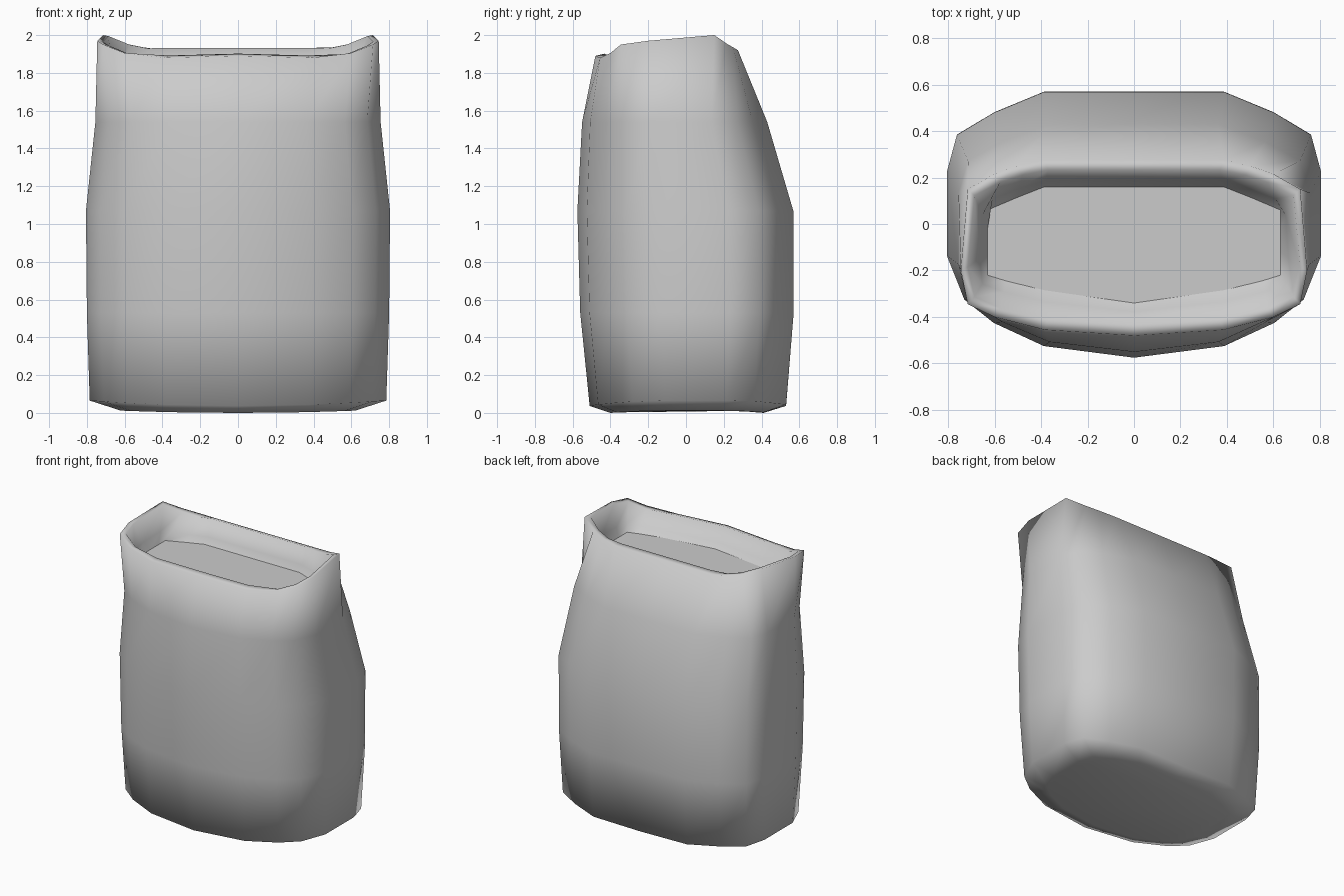
import bpy, bmesh

if "Cube" in bpy.data.objects:
    bpy.data.objects.remove(bpy.data.objects["Cube"])

# Half outline of the widest cross-section (x >= 0), front centre to back centre
OUT = [(0, -.57), (.385, -.52), (.6, -.42), (.725, -.32), (.8, -.13),
       (.8, .23), (.757, .39), (.6, .485), (.385, .575), (0, .575)]
# Raised, saddle-shaped rim and the edge of the inner opening
RIM = [(0, -.48, 1.89), (.385, -.455, 1.88), (.6, -.40, 1.905), (.715, -.345, 1.95), (.745, -.2, 1.97),
       (.715, .15, 2.0), (.6, .215, 1.955), (.5, .25, 1.935), (.385, .275, 1.92), (0, .275, 1.92)]
INNER = [(0, -.34), (.385, -.285), (.55, -.245), (.63, -.22), (.63, -.12),
         (.63, -.02), (.63, .06), (.5, .115), (.385, .16), (0, .16)]


def section(z, half_x, front, back, lift=0.0):
    """Scaled outline; lift raises the points toward the sides."""
    pts = []
    for x, y in OUT:
        t = (y + .57) / 1.145
        pts.append((x * half_x / .8, front + t * (back - front),
                    z + lift * (x / .8) ** 2))
    return pts


def lerp(a, b, t, dz=0.0):
    return [tuple(p + (q - p) * t for p, q in zip(u, v))[:2]
            + (u[2] + (v[2] - u[2]) * t + dz,) for u, v in zip(a, b)]


floor = [(x, y, 1.77) for x, y in INNER]
crest = [(x * .96, y * .88 + (-.01), z + .012 if abs(x) < .5 else z - .005)
         for x, y, z in RIM]
half_rings = [
    section(.0, .62, -.40, .41, .012),
    section(.037, .785, -.51, .53, .028),
    section(.53, .80, -.56, .57),
    section(1.07, .805, -.575, .568),
    section(1.54, .755, -.55, .43),
    RIM,
    crest,
    lerp(crest, floor, .6, -.02),
    floor,
]

# Pouch: mirrored rings bridged from the base, over the rim, into the mouth
bm = bmesh.new()
rings = []
for half in half_rings:
    full = half + [(-x, y, z) for x, y, z in half[-2:0:-1]]
    rings.append([bm.verts.new(p) for p in full])
n = len(rings[0])
for a, b in zip(rings, rings[1:]):
    for i in range(n):
        j = (i + 1) % n
        bm.faces.new((a[i], a[j], b[j], b[i]))
bm.faces.new(rings[0][::-1])
inside = bm.faces.new(rings[-1])
bmesh.ops.recalc_face_normals(bm, faces=bm.faces)
for f in bm.faces:
    f.smooth = True
for e in inside.edges:
    e.smooth = False

mesh = bpy.data.meshes.new("pouch_body")
bm.to_mesh(mesh)
bm.free()
pouch = bpy.data.objects.new("pouch_body", mesh)
bpy.context.collection.objects.link(pouch)
